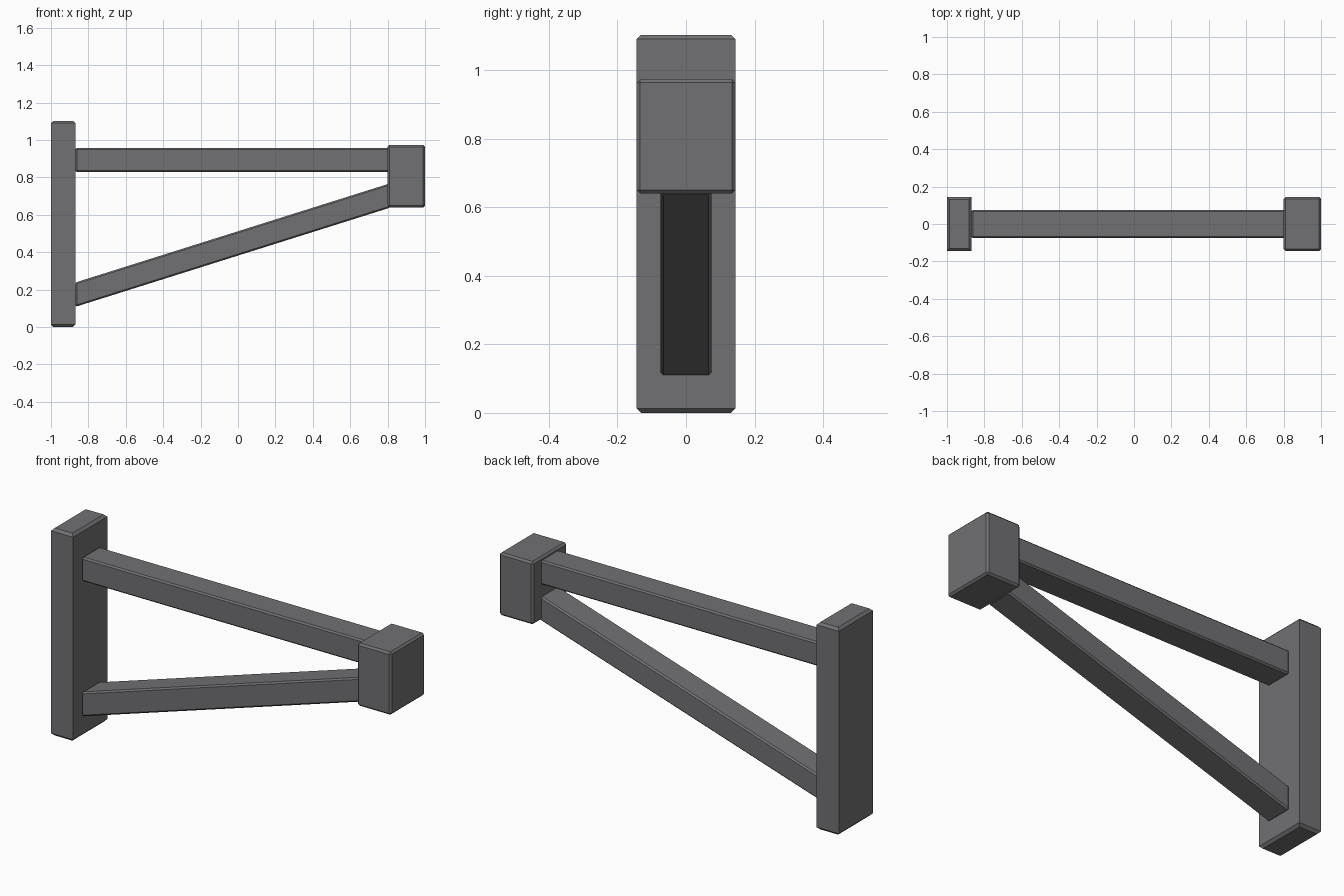
import bpy
import bmesh

cube = bpy.data.objects.get("Cube")
if cube:
    bpy.data.objects.remove(cube, do_unlink=True)

# Single dark grey finish
grey = bpy.data.materials.new("dark_grey")
grey.use_nodes = True
colour = (0.165, 0.165, 0.175, 1)
grey.diffuse_color = colour
grey.node_tree.nodes["Principled BSDF"].inputs["Base Color"].default_value = colour


def bar(name, x0, x1, half_depth, z0, z1, chamfer, rise=0, caps_only=False):
    """Chamfered box; rise shears it upward along x, keeping its ends vertical."""
    bm = bmesh.new()
    bmesh.ops.create_cube(bm, size=1)
    for v in bm.verts:
        along = v.co.x + 0.5
        v.co = (x0 + along * (x1 - x0), v.co.y * 2 * half_depth,
                z0 + (v.co.z + 0.5) * (z1 - z0) + along * rise)
    edges = [e for e in bm.edges
             if not caps_only or abs(e.verts[0].co.z - e.verts[1].co.z) < 0.001]
    bmesh.ops.bevel(bm, geom=edges, offset=chamfer, segments=1,
                    affect='EDGES', clamp_overlap=True)
    bmesh.ops.recalc_face_normals(bm, faces=bm.faces[:])
    mesh = bpy.data.meshes.new(name)
    bm.to_mesh(mesh)
    bm.free()
    mesh.materials.append(grey)
    obj = bpy.data.objects.new(name, mesh)
    bpy.context.collection.objects.link(obj)
    return obj


# Upright post, chamfered at top and bottom only
bar("wall_post", -1, -0.87, 0.144, 0, 1.103, 0.013, caps_only=True)
# Block at the outer end
bar("end_block", 0.8, 1, 0.144, 0.64, 0.974, 0.01)
# Level beam and sloping brace between them
bar("top_beam", -0.87, 0.815, 0.074, 0.829, 0.957, 0.008)
bar("diagonal_brace", -0.87, 0.815, 0.074, 0.108, 0.238, 0.008, rise=0.531)
